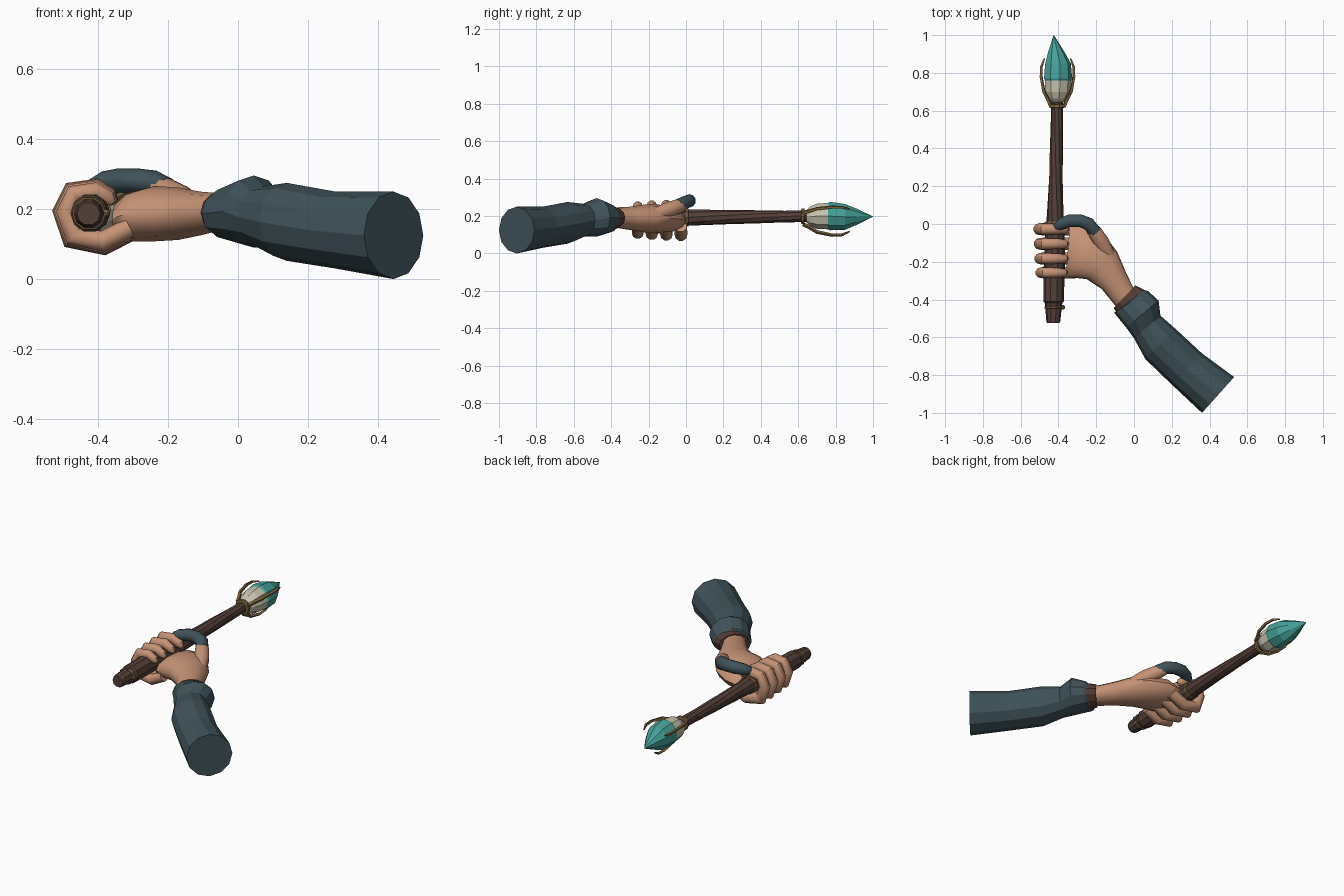
import bpy, bmesh, math
from mathutils import Vector

cube = bpy.data.objects.get("Cube")
if cube:
    bpy.data.objects.remove(cube, do_unlink=True)


def material(name, r, g, b):
    m = bpy.data.materials.new(name)
    m.use_nodes = True
    m.diffuse_color = (r, g, b, 1)
    bsdf = next(n for n in m.node_tree.nodes if n.type == 'BSDF_PRINCIPLED')
    bsdf.inputs["Base Color"].default_value = (r, g, b, 1)
    return m


SKIN = material("warm skin", 0.56, 0.29, 0.18)
CLOTH = material("slate cloth", 0.05, 0.085, 0.10)
LEATHER = material("brown leather", 0.095, 0.046, 0.035)
WOOD = material("dark wood", 0.09, 0.05, 0.04)
GOLD = material("aged gold", 0.22, 0.14, 0.05)
BONE = material("pale stone", 0.58, 0.55, 0.43)
TEAL = material("teal crystal", 0.06, 0.36, 0.32)


def loft(name, sections, sides, mat, smooth=0):
    """Skin closed rings; a section is (centre, half-axis u, half-axis v)."""
    bm = bmesh.new()
    rings = []
    for c, u, v in sections:
        angles = [2 * math.pi * i / sides for i in range(sides)]
        rings.append([bm.verts.new(c + u * math.cos(a) + v * math.sin(a)) for a in angles])
    for a, b in zip(rings, rings[1:]):
        for i in range(sides):
            j = (i + 1) % sides
            bm.faces.new((a[i], a[j], b[j], b[i]))
    bm.faces.new(rings[0])
    bm.faces.new(rings[-1])
    bmesh.ops.recalc_face_normals(bm, faces=bm.faces)
    me = bpy.data.meshes.new(name)
    bm.to_mesh(me)
    bm.free()
    me.materials.append(mat)
    ob = bpy.data.objects.new(name, me)
    bpy.context.collection.objects.link(ob)
    if smooth:
        bpy.ops.object.select_all(action='DESELECT')
        ob.select_set(True)
        bpy.context.view_layer.objects.active = ob
        bpy.ops.object.shade_smooth_by_angle(angle=math.radians(smooth))
    return ob


def span(lx, ly, rx, ry, low, high):
    """Upright section between a left and a right edge point."""
    return (Vector(((lx + rx) / 2, (ly + ry) / 2, (low + high) / 2)),
            Vector(((rx - lx) / 2, (ry - ly) / 2, 0)),
            Vector((0, 0, (high - low) / 2)))


def turned(name, rows, sides, mat, flute=0):
    """Part turned about the staff axis; a row is (y, radius)."""
    secs = []
    for y, r in rows:
        c = Vector((-0.418 + 0.018 * y, y, 0.192 + 0.01 * y))
        a = flute * y
        secs.append((c, Vector((math.cos(a), 0, math.sin(a))) * r,
                     Vector((-math.sin(a), 0, math.cos(a))) * r))
    return loft(name, secs, sides, mat)


def tube(name, pts, radii, ref, sides, mat, smooth=0):
    """Tapered tube along a path."""
    pts = [Vector(p) for p in pts]
    secs = []
    for i, (p, r) in enumerate(zip(pts, radii)):
        t = (pts[min(i + 1, len(pts) - 1)] - pts[max(i - 1, 0)]).normalized()
        v = Vector(ref).cross(t).normalized()
        secs.append((p, t.cross(v) * r, v * r))
    return loft(name, secs, sides, mat, smooth)


# Sleeve with a flared cuff
loft("sleeve", [
    span(-0.08, -0.45, 0.055, -0.35, 0.125, 0.25),
    span(-0.105, -0.47, 0.075, -0.355, 0.11, 0.265),
    span(-0.04, -0.55, 0.13, -0.405, 0.09, 0.296),
    span(0.0, -0.605, 0.14, -0.485, 0.09, 0.265),
    span(0.06, -0.715, 0.22, -0.555, 0.052, 0.275),
    span(0.2, -0.85, 0.36, -0.685, 0.03, 0.25),
    span(0.36, -1.0, 0.53, -0.81, 0.0, 0.25)], 12, CLOTH)

# Leather wrist band
loft("wrist_band", [
    span(-0.107, -0.445, 0.008, -0.325, 0.132, 0.25),
    span(-0.085, -0.48, 0.065, -0.355, 0.115, 0.255)], 12, LEATHER)

# Palm, widening from the wrist to the knuckles
loft("palm", [
    span(-0.08, -0.45, 0.02, -0.36, 0.145, 0.24),
    span(-0.105, -0.425, -0.005, -0.335, 0.138, 0.246),
    span(-0.17, -0.345, -0.045, -0.25, 0.125, 0.25),
    span(-0.25, -0.292, -0.09, -0.145, 0.112, 0.262),
    span(-0.315, -0.285, -0.16, -0.055, 0.108, 0.266),
    span(-0.345, -0.28, -0.26, 0.0, 0.108, 0.25),
    span(-0.36, -0.265, -0.34, 0.0, 0.12, 0.215)], 12, SKIN, 40)

# Four fingers curled under and over the grip
curl = [(-0.30, 0.145), (-0.385, 0.102), (-0.475, 0.118), (-0.5, 0.195),
        (-0.475, 0.249), (-0.405, 0.259), (-0.365, 0.235), (-0.352, 0.22)]
thick = [0.032, 0.034, 0.033, 0.031, 0.03, 0.028, 0.024, 0.01]
fingers = {"little": (-0.258, 0.92), "ring": (-0.183, 0.97),
           "middle": (-0.105, 1.0), "index": (-0.027, 1.02)}
for label, (y, size) in fingers.items():
    path = [(-0.415 + (x + 0.415) * size, y, 0.18 + (z - 0.18) * size) for x, z in curl]
    tube(label + "_finger", path, [r * size for r in thick], (0, 1, 0), 10, SKIN, 40)

# Thumb: bare base and covered tip
tube("thumb_base", [(-0.13, -0.17, 0.205), (-0.17, -0.1, 0.23), (-0.205, -0.045, 0.25),
                    (-0.235, -0.01, 0.265)],
     [0.035, 0.043, 0.04, 0.03], (0, 0, 1), 10, SKIN, 40)
tube("thumb_cover", [(-0.205, -0.042, 0.258), (-0.24, 0.0, 0.275), (-0.285, 0.018, 0.281),
                     (-0.34, 0.018, 0.282), (-0.385, 0.0, 0.276), (-0.41, -0.017, 0.268),
                     (-0.422, -0.027, 0.264)],
     [0.034, 0.036, 0.035, 0.035, 0.032, 0.024, 0.01], (0, 0, 1), 10, CLOTH, 40)

# Staff: pommel, grip and twisted shaft
turned("pommel", [(-0.525, 0.033), (-0.515, 0.037), (-0.41, 0.047)], 10, WOOD)
turned("grip", [(-0.42, 0.045), (-0.41, 0.054), (-0.2, 0.056), (0.0, 0.05)], 10, WOOD)
turned("shaft", [(-0.01, 0.047), (0.1, 0.042), (0.25, 0.037), (0.35, 0.036),
                 (0.5, 0.033), (0.68, 0.031)], 10, WOOD, 1.2)
turned("grip_collar", [(-0.002, 0.046), (0.0, 0.05), (0.012, 0.05), (0.014, 0.044)], 10, GOLD)
turned("pommel_ring", [(-0.448, 0.04), (-0.446, 0.048), (-0.436, 0.049), (-0.434, 0.04)], 10, GOLD)
tube("pommel_stud", [(-0.39, -0.441, 0.19), (-0.372, -0.441, 0.19), (-0.366, -0.441, 0.19)],
     [0.011, 0.011, 0.006], (0, 0, 1), 8, GOLD)
turned("head_ring", [(0.615, 0.034), (0.617, 0.044), (0.632, 0.044), (0.634, 0.034)], 10, GOLD)

# Stone socket and pointed crystal
turned("socket", [(0.645, 0.034), (0.665, 0.053), (0.70, 0.068), (0.765, 0.072)], 9, BONE)
crystal = turned("crystal", [(0.755, 0.07), (0.77, 0.077), (0.85, 0.07),
                             (0.91, 0.045), (1.0, 0.001)], 9, TEAL)
for v in crystal.data.vertices:
    if v.co.y > 0.84:
        v.co.x -= 0.025 * (v.co.y - 0.84) / 0.16
        v.co.z -= 0.005

# Three gold claws around the crystal
claw = [(0.625, 0.042), (0.655, 0.055), (0.70, 0.083), (0.78, 0.1), (0.835, 0.098), (0.875, 0.08)]
for k, angle in enumerate((30, 150, 270)):
    d = Vector((math.cos(math.radians(angle)), 0, math.sin(math.radians(angle))))
    path = [Vector((-0.405, y, 0.198)) + d * r for y, r in claw]
    side = d.cross(Vector((0, 1, 0)))
    tube("claw_%d" % (k + 1), path, [0.011, 0.011, 0.010, 0.009, 0.008, 0.004], side, 4, GOLD)
